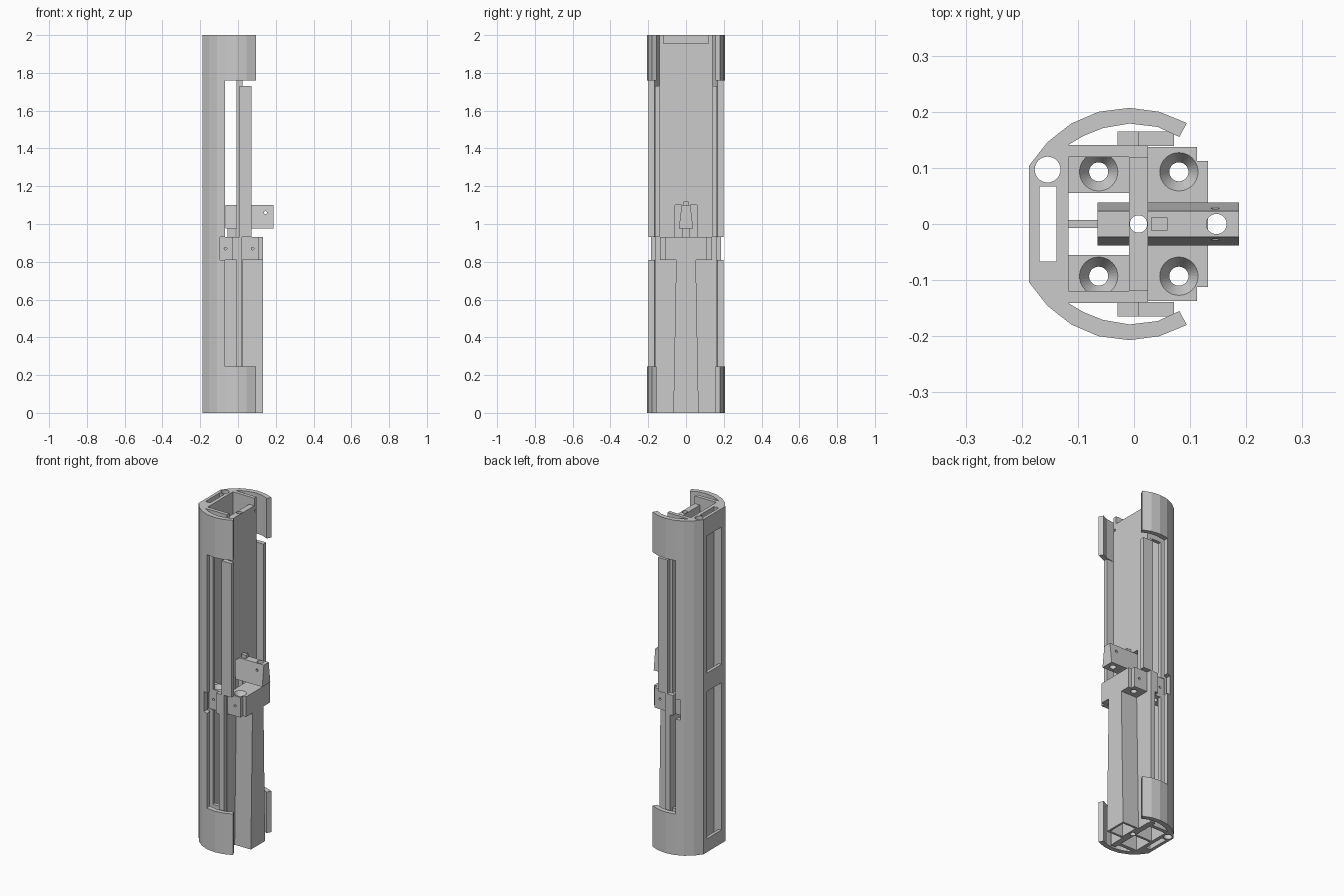
import bpy, bmesh, math
from mathutils import Matrix, Vector

if "Cube" in bpy.data.objects:
    bpy.data.objects.remove(bpy.data.objects["Cube"])


def make(name, bm):
    bmesh.ops.recalc_face_normals(bm, faces=bm.faces)
    me = bpy.data.meshes.new(name)
    bm.to_mesh(me)
    bm.free()
    ob = bpy.data.objects.new(name, me)
    bpy.context.collection.objects.link(ob)
    return ob


def prism(name, pts, lo, hi, axis='z'):
    """Extrude a closed profile: (x, y) along z, or (y, z) along x."""
    bm = bmesh.new()
    put = (lambda p: (p[0], p[1], lo)) if axis == 'z' else (lambda p: (lo, p[0], p[1]))
    face = bm.faces.new([bm.verts.new(put(p)) for p in pts])
    new = bmesh.ops.extrude_face_region(bm, geom=[face])['geom']
    d = Vector((0, 0, hi - lo)) if axis == 'z' else Vector((hi - lo, 0, 0))
    bmesh.ops.translate(bm, vec=d, verts=[v for v in new if isinstance(v, bmesh.types.BMVert)])
    return make(name, bm)


def box(name, x, y, z):
    return prism(name, [(x[0], y[0]), (x[1], y[0]), (x[1], y[1]), (x[0], y[1])], *z)


def cone(p, r1, r2, depth, axis='z', seg=32):
    bm = bmesh.new()
    rot = {'z': Matrix(), 'x': Matrix.Rotation(math.pi / 2, 4, 'Y'),
           'y': Matrix.Rotation(math.pi / 2, 4, 'X')}[axis]
    bmesh.ops.create_cone(bm, cap_ends=True, segments=seg, radius1=r1, radius2=r2,
                          depth=depth, matrix=Matrix.Translation(p) @ rot)
    return make('cutter', bm)


def combine(ob, others, op='DIFFERENCE'):
    """Apply booleans and remove the cutters."""
    for c in others:
        c.hide_render = True
        m = ob.modifiers.new('bool', 'BOOLEAN')
        m.operation, m.object, m.solver = op, c, 'EXACT'
        dg = bpy.context.evaluated_depsgraph_get()
        me = bpy.data.meshes.new_from_object(ob.evaluated_get(dg))
        ob.modifiers.clear()
        ob.data = me
        bpy.data.objects.remove(c)
    return ob


# Outer shell: C-shaped profile with the inner side walls, mirrored over y
half = [(-.187, .104), (-.154, .146), (-.112, .179), (-.063, .2), (-.008, .207), (.045, .2),
        (.094, .18), (.081, .155), (.042, .173), (-.008, .179), (-.055, .171), (-.09, .157),
        (-.117, .141), (.02, .14), (.02, .119), (-.117, .119)]
shell = prism('shell', half + [(x, -y) for x, y in reversed(half)], 0, 2)
cuts = []
for s in (-1, 1):
    ys = sorted((s * .1, s * .3))
    cuts += [box('cutter', (-.068, .3), ys, (.245, 1.76)),
             box('cutter', (-.095, 0), ys, (.81, .93))]
cuts += [box('cutter', (-.168, -.138), (-.067, .067), (-.1, 2.1)),
         cone((-.154, .097, 1), .023, .023, 2.2)]
for z in ((.08, .96), (1.07, 1.89)):
    cuts.append(box('cutter', (-.3, -.15), (-.067, .067), z))
combine(shell, cuts)

# Cross wall with a carriage opening, top notch and bore
wall = box('cross_wall', (-.009, .025), (-.14, .14), (0, 2))
cuts = [box('cutter', (-.1, .1), (-.118, .118), (1.955, 2.1)),
        box('cutter', (-.1, .1), (-.058, .058), (.81, 1.1)),
        cone((.008, 0, 1), .0155, .0155, 2.2)]
cuts += [cone((0, s * .13, 1.92), .007, .007, .2, 'x', 16) for s in (-1, 1)]
combine(wall, cuts)

# Edge strips on the cross wall
for s, side in ((-1, 'front'), (1, 'back')):
    ys = sorted((s * .139, s * .165))
    box(side + '_upper_strip', (.008, .071), ys, (.93, 1.73))
    box(side + '_lower_strip', (-.009, .022), ys, (0, .81))
    box(side + '_joint_block', (-.029, .022), ys, (.81, .93))

# Central hollow column, tapering upward
col = prism('centre_column', [(-.067, 0), (.067, 0), (.052, .81), (.041, .93), (-.041, .93),
                              (-.052, .81)], .023, .132, 'x')
combine(col, [prism('cutter', [(-.055, -.05), (.055, -.05), (.041, .79), (-.041, .79)],
                    .035, .12, 'x')])

# Rear fin between back plate and cross wall
box('rear_fin', (-.118, -.008), (-.007, .007), (0, .81))

# Clamps: countersunk bore and a small cross hole in each
for s, side in ((-1, 'front'), (1, 'back')):
    def span(a, b):
        return sorted((s * a, s * b))
    right = [box('right_clamp_' + side, (.024, .112), span(.041, .137), (.81, .93)),
             box('part', (.1, .132), span(.041, .112), (.81, .93))]
    left = [box('left_clamp_' + side, (-.095, -.009), span(.055, .137), (.81, .93)),
            box('part', (-.118, -.09), span(.055, .119), (.81, .93))]
    for x, (main, extra) in ((.08, right), (-.063, left)):
        combine(main, [extra], 'UNION')
        combine(main, [cone((x, s * .093, .87), .017, .017, .3),
                       cone((x, s * .093, .916), .017, .0353, .032),
                       cone((x - .003, s * .12, .87), .007, .007, .06, 'y', 16)])

# Sliding carriage with sloped sides
car = prism('carriage', [(-.038, .975), (.038, .975), (.023, 1.1), (-.023, 1.1)],
            -.065, .187, 'x')
combine(car, [cone((.147, 0, 1), .018, .018, .5), cone((.008, 0, 1), .0165, .0165, .5),
              cone((.145, 0, 1.06), .008, .008, .3, 'y', 16)])
box('carriage_tip', (.03, .06), (-.012, .012), (1.09, 1.12))
box('carriage_tail', (-.055, -.012), (-.02, .02), (.81, .98))
